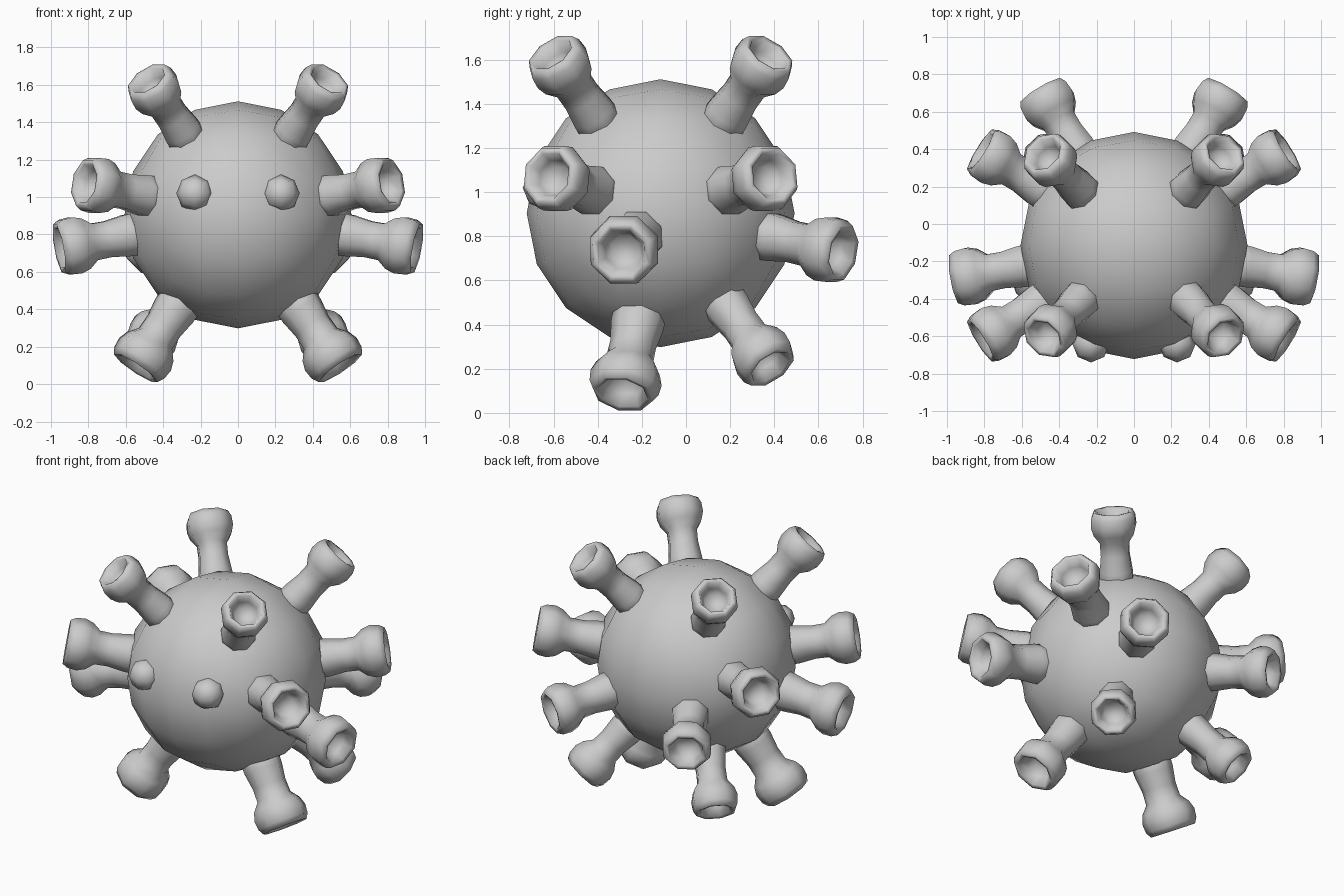
import bpy, bmesh, math
from mathutils import Vector

if "Cube" in bpy.data.objects:
    bpy.data.objects.remove(bpy.data.objects["Cube"])

CENTER = Vector((0, -0.115, 0.905))


def finish(bm, name, angle=180):
    bmesh.ops.recalc_face_normals(bm, faces=bm.faces)
    me = bpy.data.meshes.new(name)
    bm.to_mesh(me)
    bm.free()
    ob = bpy.data.objects.new(name, me)
    bpy.context.collection.objects.link(ob)
    for p in me.polygons:
        p.use_smooth = True
    return ob


def ball(name, loc, radius, n):
    """Cube divided n times per edge, pushed out to a sphere."""
    bm = bmesh.new()
    bmesh.ops.create_cube(bm, size=2)
    bmesh.ops.subdivide_edges(bm, edges=bm.edges[:], cuts=n - 1, use_grid_fill=True)
    for v in bm.verts:
        v.co = Vector([math.tan(c * math.pi / 4) for c in v.co]).normalized() * radius
    ob = finish(bm, name)
    ob.location = loc
    return ob


# stalk profile: (distance from body centre, radius), ending inside the cup
PROFILE = [(0.48, 0.125), (0.62, 0.12), (0.72, 0.105), (0.80, 0.107),
           (0.85, 0.148), (0.90, 0.165), (0.955, 0.16), (0.99, 0.14),
           (0.985, 0.115), (0.93, 0.09), (0.885, 0.065)]


def stalk(name, direction, scale, length, sides=8):
    bm = bmesh.new()
    rings = []
    for d, r in PROFILE:
        ring = []
        for i in range(sides):
            a = 2 * math.pi * (i + 0.5) / sides
            ring.append(bm.verts.new((r * scale * math.cos(a), r * scale * math.sin(a), d * length)))
        rings.append(ring)
    for lo, hi in zip(rings, rings[1:]):
        for i in range(sides):
            j = (i + 1) % sides
            bm.faces.new((lo[i], lo[j], hi[j], hi[i]))
    bm.faces.new(rings[0][::-1])
    bm.faces.new(rings[-1])
    ob = finish(bm, name)
    ob.location = CENTER
    ob.rotation_euler = Vector(direction).to_track_quat('Z', 'Y').to_euler()
    return ob


# round body
ball("body", CENTER, 0.607, 4)

# mirrored stalks: direction, thickness, length
STALKS = {
    "upper_front": ((0.48, -0.49, 0.72), 0.88, 1.01),
    "upper_back": ((0.48, 0.49, 0.72), 0.88, 1.01),
    "middle_front": ((0.82, -0.51, 0.17), 0.96, 0.99),
    "middle_back": ((0.82, 0.51, 0.17), 0.96, 0.99),
    "side": ((0.95, -0.178, -0.178), 1.0, 1.0),
    "rear": ((0.50, 0.83, -0.18), 0.95, 0.99),
    "lower_front": ((0.54, -0.17, -0.81), 1.0, 1.01),
    "lower_back": ((0.49, 0.50, -0.70), 0.88, 1.0),
}
for side, s in (("right", 1), ("left", -1)):
    for part, (d, scale, length) in STALKS.items():
        stalk(f"{part}_stalk_{side}", (s * d[0], d[1], d[2]), scale, length)
    # small eyes
    ball(f"eye_{side}", (s * 0.23, -0.64, 1.02), 0.1, 2)
